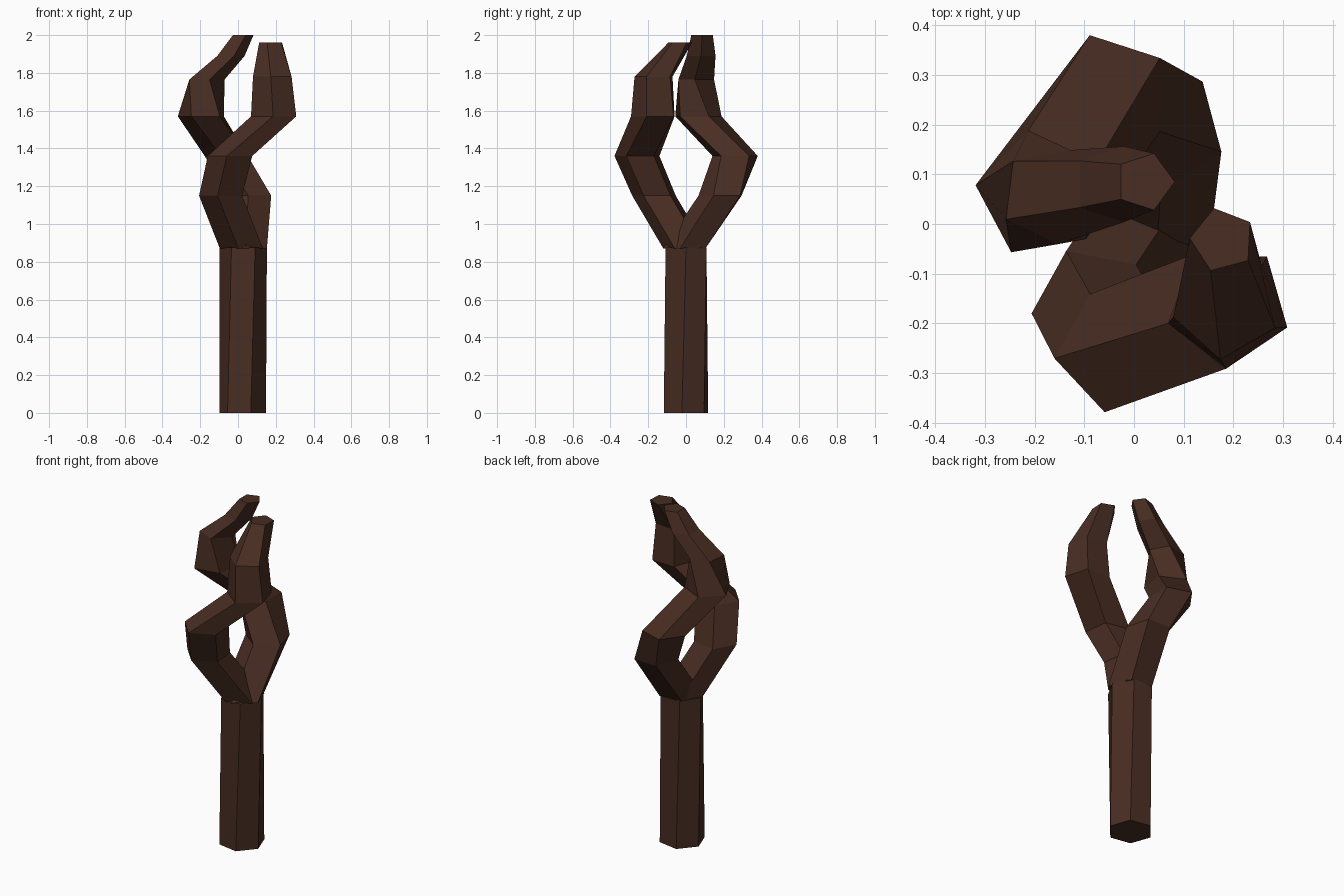
import bpy, bmesh
from math import radians, cos, sin

if "Cube" in bpy.data.objects:
    bpy.data.objects.remove(bpy.data.objects["Cube"])

bark = bpy.data.materials.new("bark")
bark.diffuse_color = (0.065, 0.026, 0.016, 1)
bark.use_nodes = True
bark.node_tree.nodes["Principled BSDF"].inputs["Base Color"].default_value = bark.diffuse_color


def limb(name, sides, rings):
    """Loft regular rings given as (x, y, z, radius, angle of one corner)."""
    bm = bmesh.new()
    step = 360 / sides
    loops, prev = [], None
    for x, y, z, r, a in rings:
        if prev is not None:  # nearest equivalent corner avoids twisting
            a = prev + (a - prev + step / 2) % step - step / 2
        prev = a
        loops.append([bm.verts.new((x + r * cos(radians(a + step * k)),
                                    y + r * sin(radians(a + step * k)), z))
                      for k in range(sides)])
    for lo, hi in zip(loops, loops[1:]):
        for k in range(sides):
            n = (k + 1) % sides
            bm.faces.new((lo[k], lo[n], hi[n], hi[k]))
    bm.faces.new(loops[0][::-1])
    bm.faces.new(loops[-1])
    bmesh.ops.recalc_face_normals(bm, faces=bm.faces)
    mesh = bpy.data.meshes.new(name)
    bm.to_mesh(mesh)
    bm.free()
    mesh.materials.append(bark)
    obj = bpy.data.objects.new(name, mesh)
    bpy.context.collection.objects.link(obj)
    return obj


# Straight six-sided trunk
limb("trunk", 6, [(0.025, 0, 0, 0.125, -10), (0.028, 0, 0.875, 0.125, 0)])

# Two five-sided branches spiralling round each other
limb("front_branch", 5, [
    (0.025, 0.0, 0.87, 0.122, 187),
    (-0.085, -0.165, 1.15, 0.122, 187),
    (-0.035, -0.255, 1.36, 0.126, 187),
    (0.19, -0.165, 1.57, 0.126, 196),
    (0.185, -0.165, 1.78, 0.108, 192),
    (0.178, -0.032, 1.96, 0.066, 177),
])
limb("back_branch", 5, [
    (0.035, 0.0, 0.87, 0.122, -15),
    (0.06, 0.19, 1.15, 0.124, -21),
    (-0.05, 0.26, 1.36, 0.126, -36),
    (-0.19, 0.06, 1.57, 0.13, -44),
    (-0.17, 0.058, 1.765, 0.1, -7),
    (-0.045, 0.08, 1.89, 0.08, 0),
    (0.022, 0.085, 2.0, 0.06, 0),
])
